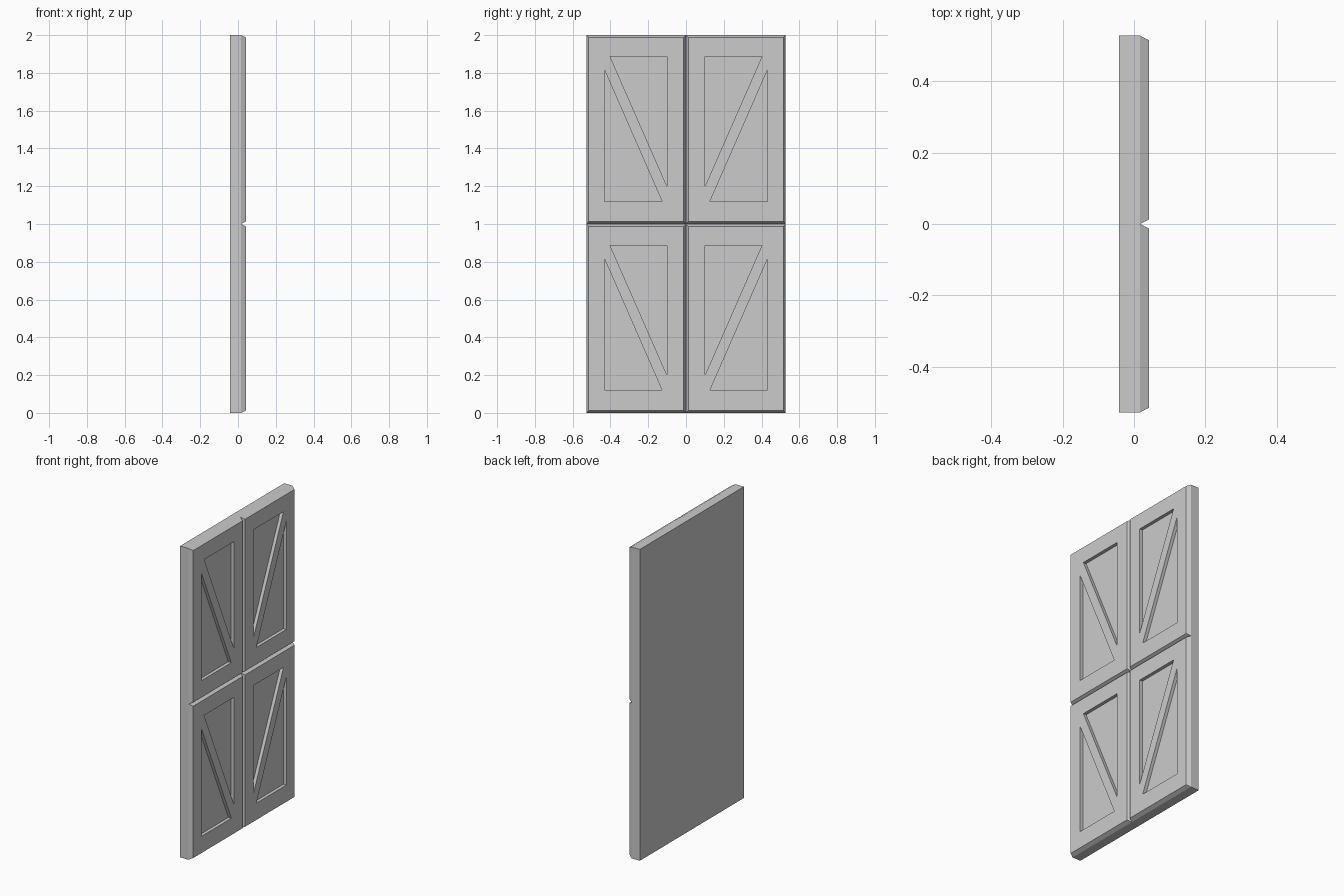
import bpy, bmesh
from mathutils import Vector

if "Cube" in bpy.data.objects:
    bpy.data.objects.remove(bpy.data.objects["Cube"])

BACK, MID, FRONT = -0.0415, 0.017, 0.0415   # x levels of back, chamfer start, front
HALF_W, BEVEL, DEPTH = 0.5275, 0.0125, 0.021
RECESSES = [[(0.10, 0.198), (0.402, 0.887), (0.10, 0.887)],
            [(0.431, 0.814), (0.127, 0.12), (0.431, 0.12)]]


def finish(name, bm):
    bmesh.ops.recalc_face_normals(bm, faces=bm.faces)
    mesh = bpy.data.meshes.new(name)
    bm.to_mesh(mesh)
    bm.free()
    ob = bpy.data.objects.new(name, mesh)
    bpy.context.collection.objects.link(ob)
    return ob


def ring(bm, pts, x, side, z0):
    return [bm.verts.new((x, side * y, z0 + z)) for y, z in pts]


def loop_edges(bm, vs):
    return [bm.edges.new((vs[i], vs[(i + 1) % len(vs)])) for i in range(len(vs))]


def walls(bm, a, b):
    n = len(a)
    for i in range(n):
        bm.faces.new((a[i], a[(i + 1) % n], b[(i + 1) % n], b[i]))


def rect(inset):
    a, b, c, d = inset, HALF_W - inset, inset, 1 - inset
    return [(a, c), (b, c), (b, d), (a, d)]


def panel(name, side, z0):
    bm = bmesh.new()
    # chamfered border
    base = ring(bm, rect(0), MID, side, z0)
    rim = ring(bm, rect(BEVEL), FRONT, side, z0)
    edges = loop_edges(bm, rim)
    walls(bm, base, rim)
    bm.faces.new(base)
    # triangular sunken fields either side of the diagonal brace
    for tri in RECESSES:
        top = ring(bm, tri, FRONT, side, z0)
        low = ring(bm, tri, FRONT - DEPTH, side, z0)
        edges += loop_edges(bm, top)
        walls(bm, top, low)
        bm.faces.new(low)
    # front face with the triangular openings
    bmesh.ops.triangle_fill(bm, edges=edges, use_beauty=True, normal=Vector((1, 0, 0)))
    finish(name, bm)


# backing slab
bm = bmesh.new()
outline = [(-HALF_W, 0), (HALF_W, 0), (HALF_W, 2), (-HALF_W, 2)]
back, front = ring(bm, outline, BACK, 1, 0), ring(bm, outline, MID, 1, 0)
walls(bm, back, front)
bm.faces.new(back)
bm.faces.new(front)
finish("door_slab", bm)

# four mirrored panels
for level, z0 in (("lower", 0), ("upper", 1)):
    for hand, side in (("left", -1), ("right", 1)):
        panel(f"{level}_{hand}_panel", side, z0)
